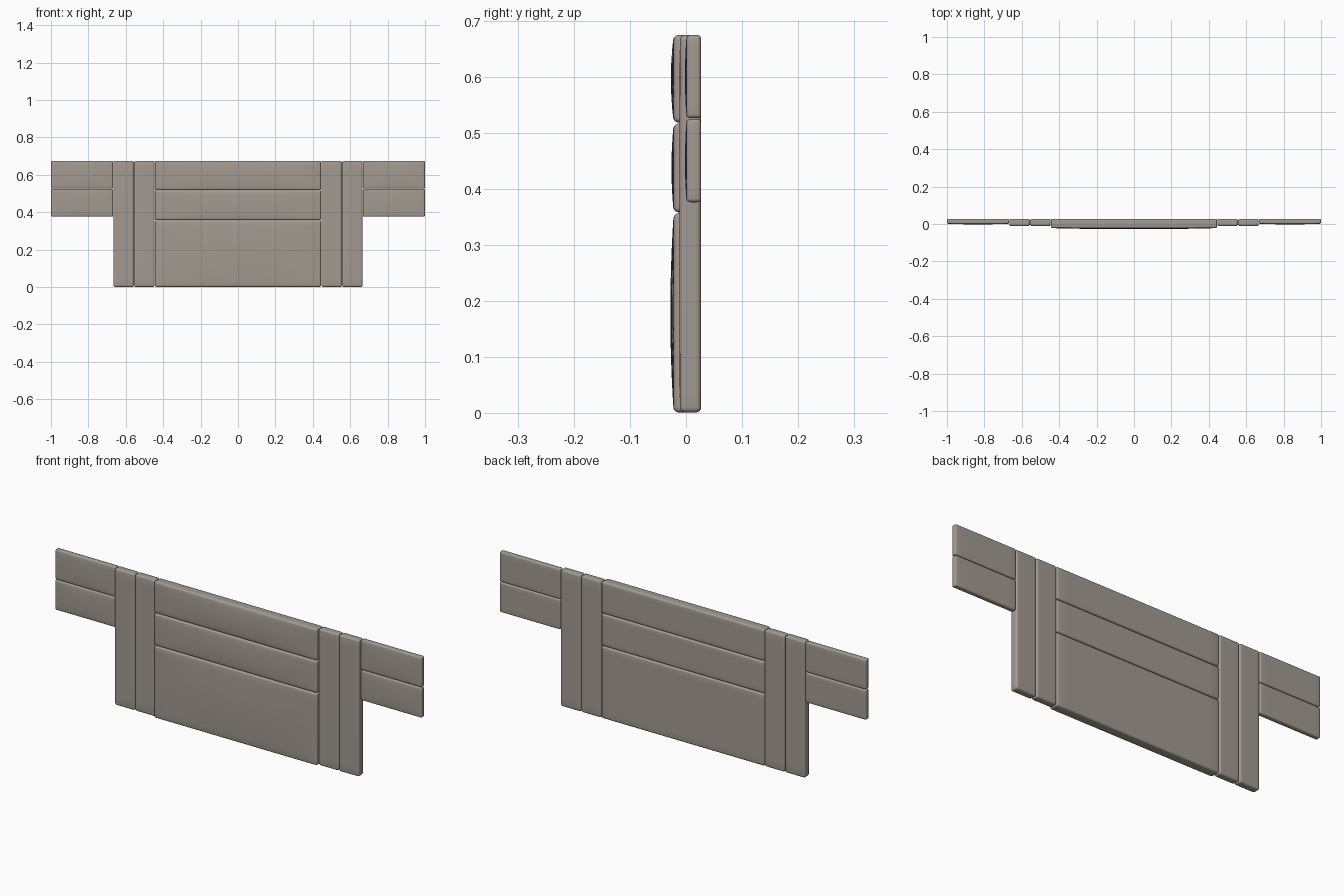
import bpy, bmesh

if "Cube" in bpy.data.objects:
    bpy.data.objects.remove(bpy.data.objects["Cube"])

fabric = bpy.data.materials.new("warm_grey_fabric")
fabric.diffuse_color = (0.36, 0.325, 0.285, 1)
fabric.use_nodes = True
fabric.node_tree.nodes["Principled BSDF"].inputs["Base Color"].default_value = fabric.diffuse_color

BACK = 0.027
GAP = 0.0008


def cushion(name, x0, x1, z0, z1, front, bulge, radius=0.009):
    """Upholstered panel: flat back, softly domed front, rounded rim."""
    x0, x1, z0, z1 = x0 + GAP, x1 - GAP, z0 + GAP, z1 - GAP
    w, h, d = x1 - x0, z1 - z0, BACK - front
    bm = bmesh.new()
    bmesh.ops.create_cube(bm, size=1)
    # grid cuts across width and height
    for axis, length in ((0, w), (2, h)):
        n = max(6, min(16, int(length / 0.03)))
        for i in range(1, n):
            co, no = [0, 0, 0], [0, 0, 0]
            co[axis], no[axis] = i / n - 0.5, 1
            bmesh.ops.bisect_plane(bm, geom=bm.verts[:] + bm.edges[:] + bm.faces[:],
                                   plane_co=co, plane_no=no)
    # place and dome the front
    for v in bm.verts:
        u, s, t = v.co.x * 2, v.co.y, v.co.z * 2
        y = (front + BACK) / 2 + s * d
        if s < 0:
            y -= bulge * (1 - u * u) * (1 - t * t)
        v.co = ((x0 + x1) / 2 + u * w / 2, y, (z0 + z1) / 2 + t * h / 2)
    bmesh.ops.recalc_face_normals(bm, faces=bm.faces[:])
    mesh = bpy.data.meshes.new(name)
    bm.to_mesh(mesh)
    bm.free()
    mesh.materials.append(fabric)
    for p in mesh.polygons:
        p.use_smooth = True
    ob = bpy.data.objects.new(name, mesh)
    bpy.context.collection.objects.link(ob)
    bev = ob.modifiers.new("rounded_rim", 'BEVEL')
    bev.width, bev.segments = radius, 4
    bev.limit_method, bev.angle_limit = 'ANGLE', 0.8


# three stacked centre cushions
for name, z0, z1, b in (("lower_centre_panel", 0, 0.357, 0.006),
                        ("middle_centre_panel", 0.357, 0.517, 0.004),
                        ("upper_centre_panel", 0.517, 0.675, 0.005)):
    cushion(name, -0.445, 0.445, z0, z1, -0.022, b)

# mirrored upright panels and side wings
for label, s in (("left", -1), ("right", 1)):
    def side(name, a, b, *rest):
        cushion(label + name, min(s * a, s * b), max(s * a, s * b), *rest)
    side("_inner_upright", 0.445, 0.556, 0, 0.675, -0.011, 0.001)
    side("_outer_upright", 0.556, 0.667, 0, 0.675, -0.011, 0.001)
    side("_lower_wing", 0.667, 1.0, 0.375, 0.525, 0.001, 0.003, 0.007)
    side("_upper_wing", 0.667, 1.0, 0.525, 0.675, 0.001, 0.003, 0.007)
